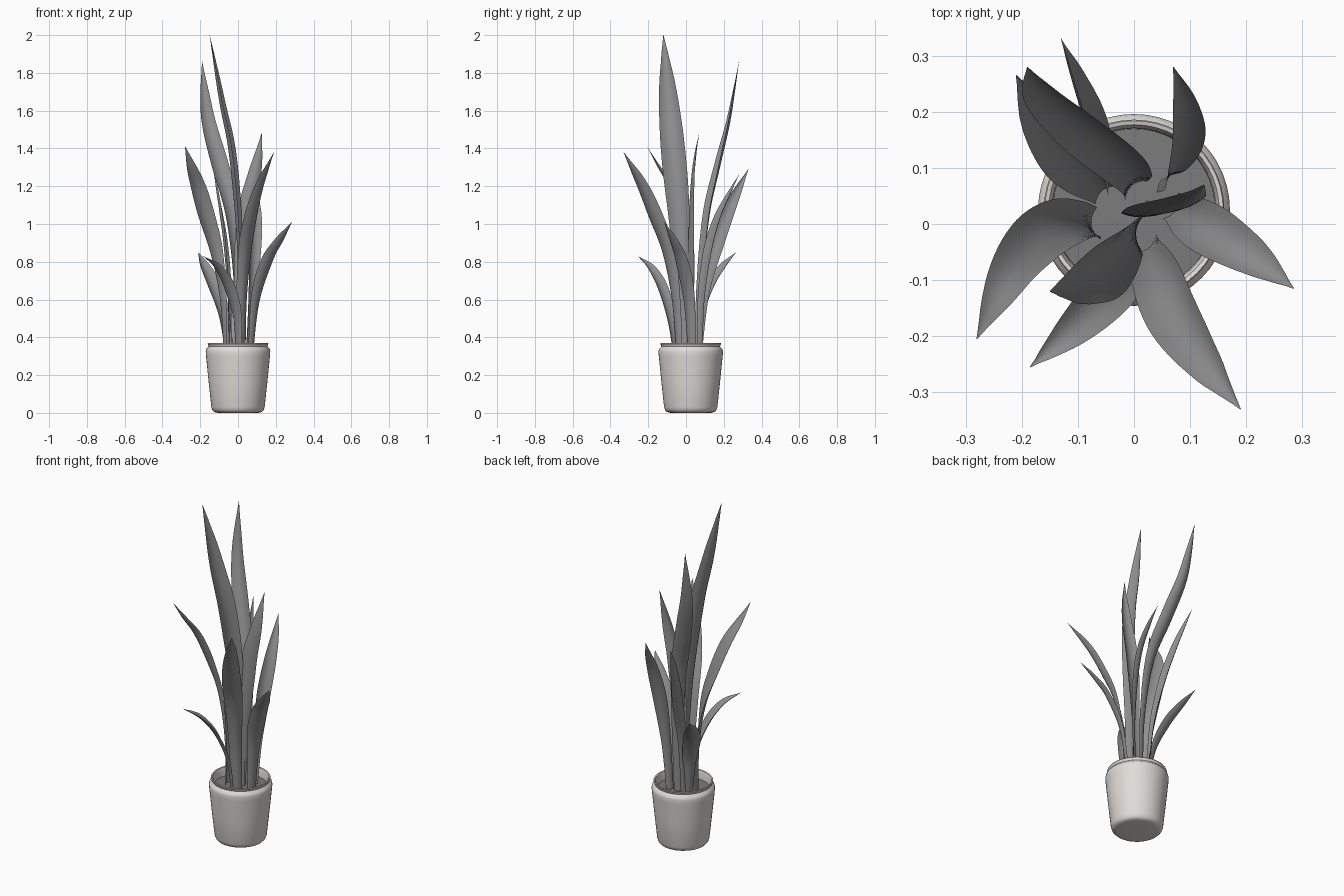
import bpy, math
from mathutils import Vector

if "Cube" in bpy.data.objects:
    bpy.data.objects.remove(bpy.data.objects["Cube"])


def material(name, rgb):
    m = bpy.data.materials.new(name)
    m.diffuse_color = (*rgb, 1)
    m.use_nodes = True
    m.node_tree.nodes["Principled BSDF"].inputs["Base Color"].default_value = m.diffuse_color
    return m


POT = material("pot_glaze", (0.75, 0.72, 0.69))
LEAF = material("leaf_dark", (0.28, 0.28, 0.28))
SOIL = material("soil_dark", (0.2, 0.2, 0.2))


def make_object(name, verts, faces, mat, angle):
    me = bpy.data.meshes.new(name)
    me.from_pydata(verts, [], faces)
    me.materials.append(mat)
    ob = bpy.data.objects.new(name, me)
    bpy.context.collection.objects.link(ob)
    bpy.ops.object.select_all(action='DESELECT')
    ob.select_set(True)
    bpy.context.view_layer.objects.active = ob
    bpy.ops.object.shade_smooth_by_angle(angle=math.radians(angle))
    return ob


def lathe(name, profile, mat, cy=0.025, n=48):
    # spin an (r, z) profile that starts on the axis
    verts = [(0, cy, profile[0][1])]
    for r, z in profile[1:]:
        verts += [(r * math.cos(2 * math.pi * i / n),
                   cy + r * math.sin(2 * math.pi * i / n), z) for i in range(n)]
    faces = [(0, 1 + (i + 1) % n, 1 + i) for i in range(n)]
    for k in range(len(profile) - 2):
        a, b = 1 + k * n, 1 + (k + 1) * n
        faces += [(a + i, a + (i + 1) % n, b + (i + 1) % n, b + i) for i in range(n)]
    return make_object(name, verts, faces, mat, 40)


def spline(pts, t):
    # Catmull-Rom through the points, t in 0..1
    n = len(pts) - 1
    i = min(int(t * n), n - 1)
    u = t * n - i
    p1, p2 = pts[i], pts[i + 1]
    p0 = pts[i - 1] if i else p1 * 2 - p2
    p3 = pts[i + 2] if i + 2 <= n else p2 * 2 - p1
    return 0.5 * (2 * p1 + (p2 - p0) * u + (2 * p0 - 5 * p1 + 4 * p2 - p3) * u * u
                  + (3 * p1 - p0 - 3 * p2 + p3) * u ** 3)


WIDTH = [Vector((w, 0)) for w in (0.55, 0.6, 0.7, 0.87, 1.0, 0.93, 0.62, 0.0)]


def leaf(name, points, width, angles=None, rows=36, cols=8):
    # angles: heading of the blade's width at base and tip; by default
    # it lies across the direction of lean
    pts = [Vector(p) for p in points]
    lean = pts[-1] - pts[0]
    if angles is None:
        a = math.degrees(math.atan2(lean.y, lean.x)) + 90
        angles = (a, a)
    length = [0.0]
    samples = [spline(pts, k / 200) for k in range(201)]
    for p, q in zip(samples, samples[1:]):
        length.append(length[-1] + (q - p).length)
    verts, faces = [], []
    flip = 0
    for k in range(rows + 1):
        t = k / rows
        j = min(range(201), key=lambda q: abs(length[q] - t * length[-1]))
        p = samples[j]
        tan = (samples[min(j + 1, 200)] - samples[max(j - 1, 0)]).normalized()
        a = math.radians(angles[0] + (angles[1] - angles[0]) * t)
        side = Vector((math.cos(a), math.sin(a), 0))
        side = (side - tan * side.dot(tan)).normalized()
        nrm = tan.cross(side)
        # the hollow face looks inwards; decided once at the base
        if not flip:
            flip = -1 if nrm.dot(Vector((lean.x, lean.y, 0))) > 0 else 1
        nrm *= flip
        half = max(0.5 * width * spline(WIDTH, t).x, 0.0008)
        for c in range(cols + 1):
            u = 2 * c / cols - 1
            verts.append(p + side * half * u + nrm * half * 0.45 * (u * u - 0.4))
    m = cols + 1
    for k in range(rows):
        for c in range(cols):
            i = k * m + c
            faces.append((i, i + 1, i + m + 1, i + m))
    return make_object(name, verts, faces, LEAF, 60)


# Pot with rounded foot, shoulder and small flared lip
lathe("pot", [(0, 0), (0.105, 0), (0.118, 0.002), (0.128, 0.006), (0.136, 0.015),
              (0.141, 0.03), (0.156, 0.17), (0.169, 0.3), (0.171, 0.325), (0.168, 0.338),
              (0.159, 0.346), (0.155, 0.352), (0.161, 0.366), (0.159, 0.37),
              (0.152, 0.368), (0.146, 0.35), (0.145, 0.29)], POT)
lathe("soil", [(0, 0.32), (0.08, 0.32), (0.145, 0.318)][::1], SOIL)

# Leaves, tallest first
leaf("leaf_1", [(0.01, -0.01, .3), (0.01, -0.015, .7), (-0.005, -0.035, 1.05),
                (-0.04, -0.067, 1.4), (-0.09, -0.09, 1.65), (-0.15, -0.12, 2.0)],
     0.13, (80, 82))
leaf("leaf_2", [(0, .065, .3), (0, .08, .7), (-.03, .115, 1.05), (-.095, .17, 1.3),
                (-.155, .225, 1.53), (-.177, .255, 1.7), (-.19, .28, 1.86)],
     0.095, (40, 0))
leaf("leaf_3", [(.0, .025, .3), (.015, .02, .7), (.045, .025, 1.05), (.085, .035, 1.25),
                (.11, .05, 1.38), (.125, .07, 1.48)], 0.095, (25, -5))
leaf("leaf_4", [(-.07, 0, .3), (-.085, .005, .6), (-.122, 0, .85), (-.17, -.03, 1.03),
                (-.215, -.085, 1.2), (-.25, -.15, 1.31), (-.28, -.205, 1.41)],
     0.105, (95, 180))
leaf("leaf_5", [(.02, -.04, .3), (.025, -.06, .6), (.045, -.1, .85), (.075, -.165, 1.03),
                (.12, -.235, 1.2), (.19, -.33, 1.38)], 0.105, (33, 58))
leaf("leaf_6", [(-.04, .065, .3), (-.05, .1, .65), (-.07, .165, .9), (-.095, .23, 1.08),
                (-.115, .285, 1.2), (-.13, .33, 1.29)], 0.08, (65, 95))
leaf("leaf_7", [(.05, .075, .3), (.07, .085, .6), (.085, .12, .85), (.093, .17, 1.03),
                (.085, .23, 1.16), (.07, .28, 1.26)], 0.075, (50, 25))
leaf("leaf_8", [(.07, .03, .3), (.1, .01, .6), (.16, -.03, .8), (.215, -.065, .9),
                (.285, -.115, 1.01)], 0.095, (60, 38))
leaf("leaf_9", [(0, -.055, .3), (-.008, -.085, .5), (-.05, -.13, .66), (-.11, -.19, .77),
                (-.185, -.255, .83)], 0.085)
leaf("leaf_10", [(-.05, .055, .3), (-.08, .08, .52), (-.13, .13, .67), (-.175, .195, .77),
                 (-.21, .265, .85)], 0.095)
